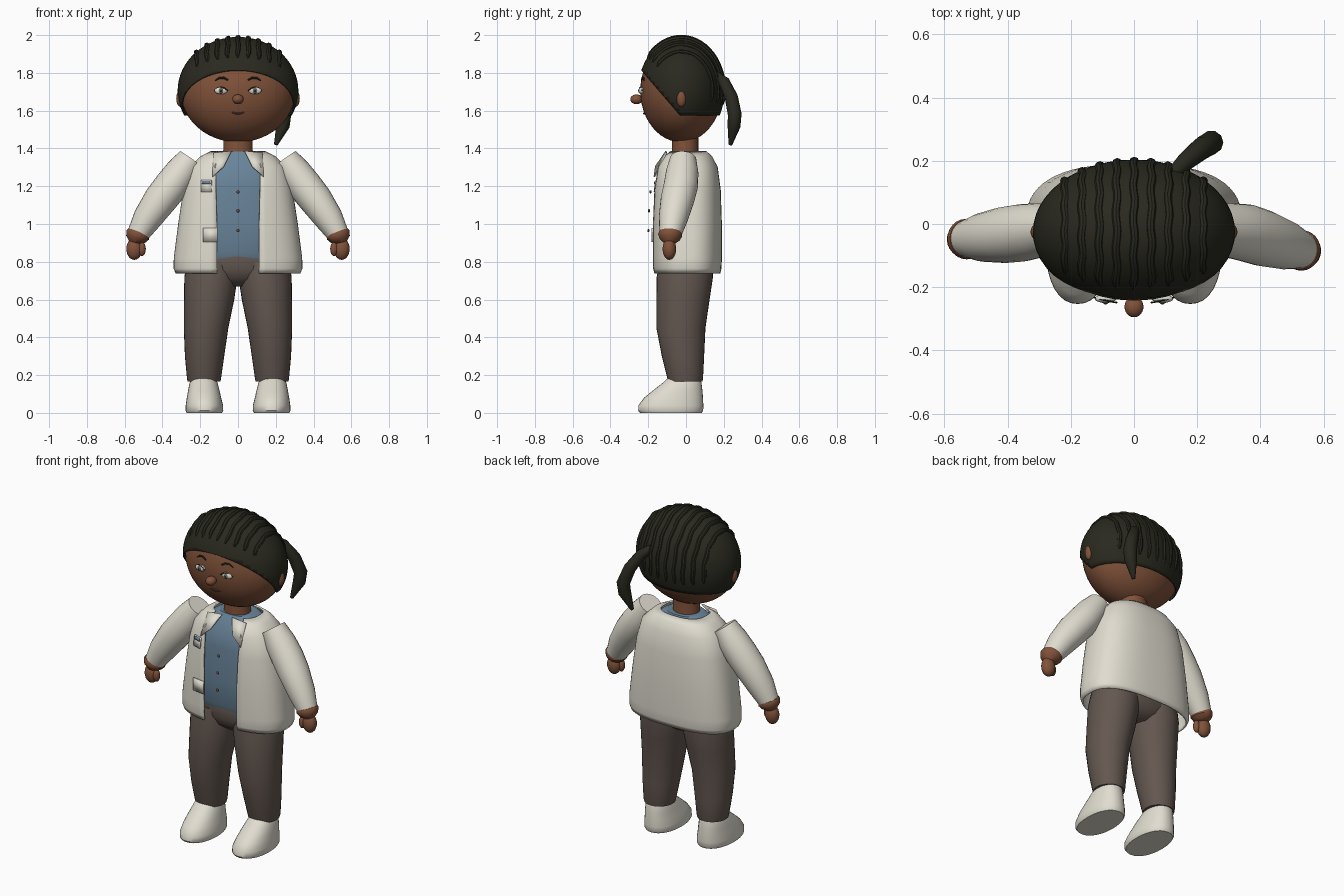
import bpy, bmesh, math
from mathutils import Vector

if "Cube" in bpy.data.objects:
    bpy.data.objects.remove(bpy.data.objects["Cube"])


def material(name, rgb):
    m = bpy.data.materials.new(name)
    m.diffuse_color = (*rgb, 1)
    m.use_nodes = True
    m.node_tree.nodes["Principled BSDF"].inputs["Base Color"].default_value = m.diffuse_color
    return m


SKIN = material("brown skin", (0.22, 0.085, 0.042))
CREAM = material("cream", (0.75, 0.72, 0.63))
PANTS = material("taupe cloth", (0.125, 0.095, 0.080))
HAIR = material("black hair", (0.022, 0.022, 0.014))
BLUE = material("dusty blue", (0.14, 0.23, 0.32))
WHITE = material("eye white", (0.70, 0.70, 0.66))
IRIS = material("grey iris", (0.16, 0.14, 0.12))
LIPS = material("lip brown", (0.13, 0.045, 0.03))
BUTTON = material("button brown", (0.17, 0.06, 0.03))


def finish(name, bm, mat, thick=0):
    bmesh.ops.recalc_face_normals(bm, faces=bm.faces)
    me = bpy.data.meshes.new(name)
    bm.to_mesh(me)
    bm.free()
    me.materials.append(mat)
    ob = bpy.data.objects.new(name, me)
    bpy.context.collection.objects.link(ob)
    if thick:
        mod = ob.modifiers.new("thickness", "SOLIDIFY")
        mod.thickness = thick
        mod.offset = 0
    return ob


def skin_rings(bm, rings, closed=True):
    """Bridge rows of points; closed rings are also capped."""
    vs = [[bm.verts.new(p) for p in r] for r in rings]
    n = len(vs[0])
    for a, b in zip(vs, vs[1:]):
        for i in range(n if closed else n - 1):
            j = (i + 1) % n
            bm.faces.new((a[i], a[j], b[j], b[i]))
    if closed:
        bm.faces.new(vs[0])
        bm.faces.new(vs[-1])


def spow(v, p):
    return math.copysign(abs(v) ** p, v)


def loft(name, rows, mat, power=2.0, n=32):
    """Rows are (z, centre x, centre y, radius x, radius y)."""
    bm = bmesh.new()
    rings = []
    for z, cx, cy, rx, ry in rows:
        ring = []
        for i in range(n):
            a = math.tau * i / n
            ring.append((cx + rx * spow(math.cos(a), 2 / power),
                         cy + ry * spow(math.sin(a), 2 / power), z))
        rings.append(ring)
    skin_rings(bm, rings)
    return finish(name, bm, mat)


def tube(name, pts, radii, mat, n=16):
    bm = bmesh.new()
    pts = [Vector(p) for p in pts]
    rings = []
    for i, p in enumerate(pts):
        t = (pts[min(i + 1, len(pts) - 1)] - pts[max(i - 1, 0)]).normalized()
        ref = Vector((0, 1, 0)) if abs(t.y) < 0.75 else Vector((1, 0, 0))
        if name.startswith("hair_row"):
            ref = Vector((1, 0, 0))
        u = t.cross(ref).normalized()
        v = t.cross(u)
        rings.append([p + radii[i] * (u * math.cos(math.tau * k / n) + v * math.sin(math.tau * k / n))
                      for k in range(n)])
    skin_rings(bm, rings)
    return finish(name, bm, mat)


def ball(name, c, r, mat, seg=24):
    bm = bmesh.new()
    bmesh.ops.create_uvsphere(bm, u_segments=seg, v_segments=seg // 2, radius=1)
    for v in bm.verts:
        v.co = Vector((c[0] + r[0] * v.co.x, c[1] + r[1] * v.co.y, c[2] + r[2] * v.co.z))
    return finish(name, bm, mat)


def plate(name, pts, mat, thick=0.008):
    bm = bmesh.new()
    bm.faces.new([bm.verts.new(p) for p in pts])
    return finish(name, bm, mat, thick)


# Head, ears, neck and nose
HC = Vector((0, -0.025, 1.705))
HR = Vector((0.305, 0.217, 0.272))


def face_y(x, z):
    return HC.y - HR.y * math.sqrt(max(0, 1 - (x / HR.x) ** 2 - ((z - HC.z) / HR.z) ** 2))


ball("head", HC, HR, SKIN, 48)
loft("neck", [(1.33, 0, -0.005, 0.085, 0.075), (1.39, 0, -0.005, 0.078, 0.070),
              (1.48, 0, -0.005, 0.078, 0.070)], SKIN)
ball("nose", (0, -0.262, 1.66), (0.030, 0.033, 0.026), SKIN)
tube("mouth", [(x, face_y(x, 1.585) - 0.002, 1.585 + 5 * x * x) for x in (-0.033, -0.016, 0, 0.016, 0.033)],
     [0.002, 0.005, 0.006, 0.005, 0.002], LIPS, 8)
for s, side in ((-1, "left"), (1, "right")):
    ball("ear_" + side, (s * 0.305, -0.025, 1.665), (0.022, 0.026, 0.045), SKIN)
    ex, ez = s * 0.09, 1.706
    ey = face_y(ex, ez)
    ball("eye_" + side, (ex, ey - 0.004, ez), (0.034, 0.013, 0.019), WHITE)
    ball("iris_" + side, (ex, ey - 0.011, ez), (0.015, 0.009, 0.015), IRIS, 16)
    ball("pupil_" + side, (ex, ey - 0.017, ez), (0.007, 0.005, 0.007), HAIR, 12)
    lid = [(s * (0.09 + d), 1.724 - 14 * d * d) for d in (-0.036, -0.018, 0, 0.018, 0.036)]
    tube("lash_" + side, [(x, face_y(x, z) - 0.010, z) for x, z in lid], [0.003] * 5, HAIR, 6)
    brow = [(s * x, z) for x, z in ((0.053, 1.762), (0.075, 1.774), (0.1, 1.773), (0.122, 1.758))]
    tube("eyebrow_" + side, [(x, face_y(x, z) - 0.002, z) for x, z in brow],
         [0.004, 0.006, 0.006, 0.002], HAIR, 6)

# Hair cap trimmed along the sloping hairline and the nape
R = HR * 1.035
bm = bmesh.new()
bmesh.ops.create_uvsphere(bm, u_segments=48, v_segments=32, radius=1)
for v in bm.verts:
    v.co = HC + Vector((R.x * v.co.x, R.y * v.co.y, R.z * v.co.z))
for no in ((0, 0, 1), (0, 1.17, 1)):
    bmesh.ops.bisect_plane(bm, geom=bm.verts[:] + bm.edges[:] + bm.faces[:],
                           plane_co=(0, -0.03, 1.575), plane_no=no, clear_inner=True)
finish("hair_cap", bm, HAIR, 0.008)

# Braided rows running from forehead to nape
for k in range(9):
    x = (k - 4) * 0.0545
    f = math.sqrt(1 - (x / R.x) ** 2)
    pts = []
    for i in range(25):
        a = math.radians(38 + (196 - 38) * i / 24)
        wob = 0.003 * math.sin(i * 1.4 + k)
        pts.append((x + wob, HC.y - R.y * f * math.cos(a), HC.z + R.z * f * math.sin(a) + 0.002))
    tube("hair_row_%d" % (k + 1), pts, [0.006] + [0.013] * 23 + [0.006], HAIR, 8)

# Side ponytail
tube("ponytail", [(0.12, 0.155, 1.79), (0.165, 0.20, 1.755), (0.215, 0.24, 1.67),
                  (0.245, 0.258, 1.58), (0.238, 0.254, 1.52), (0.20, 0.235, 1.42)],
     [0.022, 0.030, 0.036, 0.038, 0.036, 0.010], HAIR, 10)

# Shirt
loft("shirt", [(0.81, 0, 0.005, 0.235, 0.140), (0.85, 0, 0.005, 0.262, 0.155), (1.0, 0, 0.005, 0.275, 0.160),
               (1.2, 0, 0.005, 0.252, 0.155), (1.3, 0, 0.005, 0.215, 0.140),
               (1.36, 0, 0.005, 0.150, 0.100), (1.385, 0, 0.005, 0.105, 0.085)], BLUE, 2.6, 48)
for i, (z, y) in enumerate(((1.17, -0.188), (1.07, -0.196), (0.965, -0.199))):
    ball("button_%d" % (i + 1), (0, y, z), (0.009, 0.006, 0.009), BUTTON, 12)

# Open jacket: rows are (z, radius x, radius y, half gap)
JACKET = [(0.74, 0.326, 0.172, 0.112), (0.765, 0.336, 0.178, 0.112), (0.82, 0.335, 0.180, 0.112),
          (1.0, 0.312, 0.180, 0.112), (1.18, 0.285, 0.174, 0.116), (1.3, 0.252, 0.158, 0.118),
          (1.355, 0.195, 0.130, 0.110), (1.382, 0.140, 0.100, 0.095)]


def jacket_y(x, z):
    for a, b in zip(JACKET, JACKET[1:]):
        if a[0] <= z <= b[0]:
            t = (z - a[0]) / (b[0] - a[0])
            rx, ry = a[1] + t * (b[1] - a[1]), a[2] + t * (b[2] - a[2])
            return 0.005 - ry * (1 - (abs(x) / rx) ** 2.6) ** (1 / 2.6)


bm = bmesh.new()
rows = []
for z, rx, ry, gap in JACKET:
    d = math.asin((gap / rx) ** 1.3)
    row = []
    for i in range(57):
        a = -math.pi / 2 + d + (math.tau - 2 * d) * i / 56
        row.append((rx * spow(math.cos(a), 2 / 2.6), 0.005 + ry * spow(math.sin(a), 2 / 2.6), z))
    rows.append(row)
skin_rings(bm, rows, closed=False)
finish("jacket", bm, CREAM, 0.010)


def patch(name, x0, x1, z0, z1, off, mat):
    plate(name, [(x, jacket_y(x, z) - off, z) for x, z in ((x0, z0), (x1, z0), (x1, z1), (x0, z1))], mat)


patch("chest_pocket", -0.195, -0.14, 1.17, 1.232, 0.009, CREAM)
patch("chest_pocket_trim", -0.190, -0.145, 1.212, 1.228, 0.014, BLUE)
patch("lower_pocket", -0.185, -0.108, 0.905, 0.98, 0.009, CREAM)
for s, side in ((-1, "left"), (1, "right")):
    plate("lapel_" + side, [(s * 0.035, -0.105, 1.385), (s * 0.13, -0.105, 1.375),
                            (s * 0.135, -0.168, 1.25), (s * 0.075, -0.160, 1.305)], CREAM)

# Trousers
loft("hips", [(0.67, 0, 0, 0.10, 0.07), (0.71, 0, 0, 0.22, 0.12), (0.76, 0, 0, 0.27, 0.14),
              (0.83, 0, 0, 0.27, 0.142), (0.9, 0, 0, 0.22, 0.12)], PANTS)
for s, side in ((-1, "left"), (1, "right")):
    loft("trouser_leg_" + side, [
        (0.165, s * 0.180, -0.004, 0.086, 0.090), (0.18, s * 0.180, -0.004, 0.090, 0.094),
        (0.30, s * 0.177, -0.016, 0.104, 0.112), (0.45, s * 0.169, -0.027, 0.118, 0.130),
        (0.60, s * 0.153, -0.016, 0.133, 0.141), (0.72, s * 0.143, -0.006, 0.141, 0.149),
        (0.80, s * 0.135, 0, 0.135, 0.140)], PANTS)
    # Shoe
    loft("shoe_" + side, [
        (0, s * 0.178, -0.080, 0.094, 0.163), (0.012, s * 0.178, -0.081, 0.100, 0.172),
        (0.04, s * 0.178, -0.080, 0.099, 0.172), (0.08, s * 0.180, -0.066, 0.091, 0.156),
        (0.12, s * 0.181, -0.043, 0.083, 0.130), (0.16, s * 0.182, -0.020, 0.074, 0.102),
        (0.185, s * 0.182, -0.010, 0.064, 0.085), (0.196, s * 0.182, -0.010, 0.045, 0.065)], CREAM, 2.2)
    # Sleeve, wrist and hand
    dy = 0.018 * s
    tube("sleeve_" + side, [(s * 0.25, -0.015, 1.345), (s * 0.30, -0.02, 1.275), (s * 0.355, -0.028, 1.2),
                            (s * 0.41, -0.04 - dy * 0.3, 1.13), (s * 0.48, -0.055 - dy * 0.7, 1.03),
                            (s * 0.53, -0.065 - dy, 0.945)],
         [0.070, 0.086, 0.091, 0.089, 0.077, 0.058], CREAM, 24)
    tube("wrist_" + side, [(s * 0.526, -0.065 - dy, 0.955), (s * 0.531, -0.066 - dy, 0.942),
                           (s * 0.541, -0.068 - dy, 0.920), (s * 0.546, -0.069 - dy, 0.900)],
         [0.060, 0.064, 0.054, 0.030], SKIN, 24)
    ball("hand_" + side, (s * 0.549, -0.070 - dy, 0.868), (0.042, 0.036, 0.058), SKIN)
    ball("thumb_" + side, (s * 0.508, -0.082 - dy, 0.868), (0.020, 0.020, 0.038), SKIN, 16)

# Smooth shading with crisp edges
for ob in bpy.context.scene.objects:
    ob.select_set(True)
    bpy.context.view_layer.objects.active = ob
bpy.ops.object.shade_smooth_by_angle(angle=math.radians(40))
